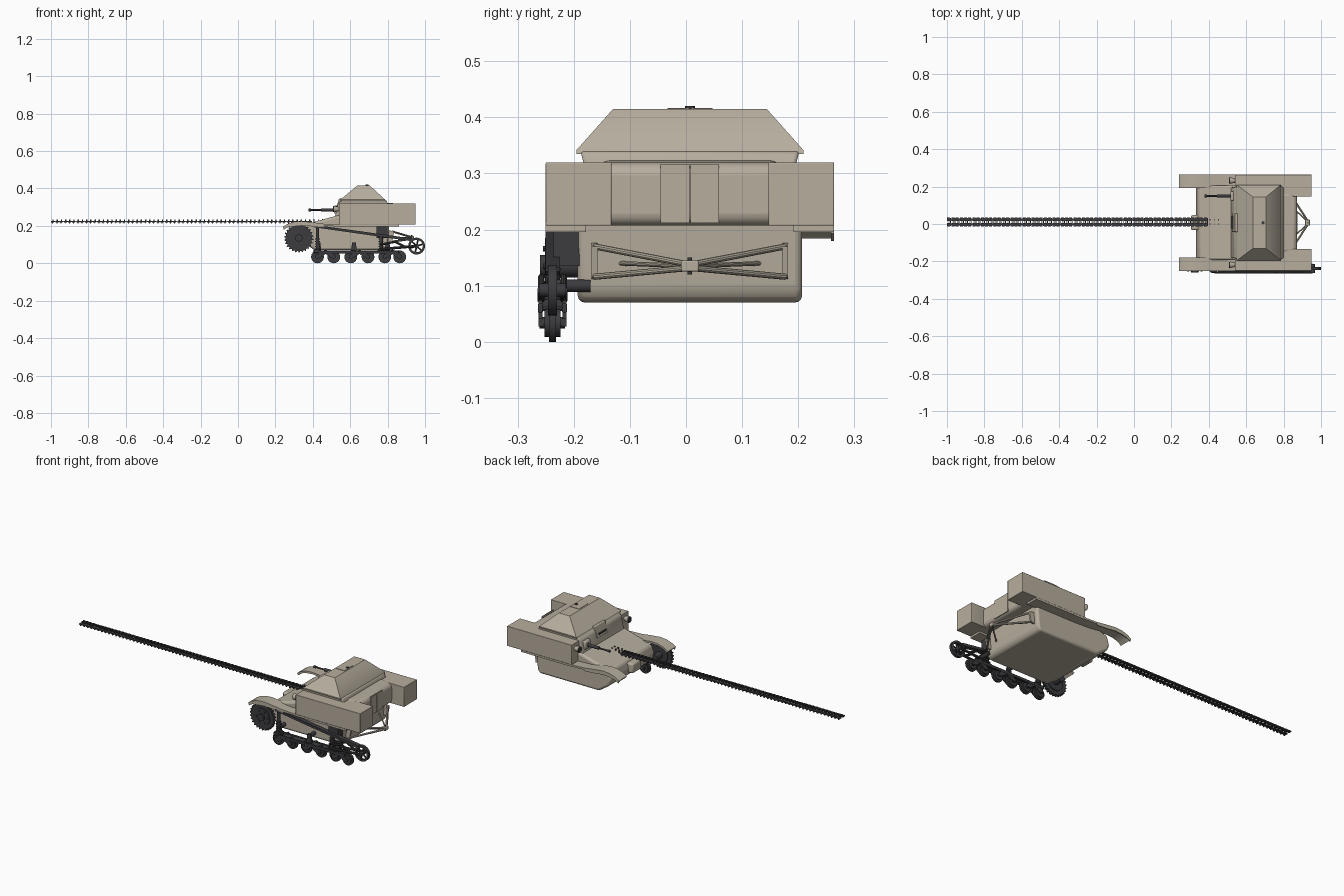
import bpy, bmesh, math
from mathutils import Vector

if "Cube" in bpy.data.objects:
    bpy.data.objects.remove(bpy.data.objects["Cube"])

CY = 0.007  # centre line of the hull


def material(name, col):
    m = bpy.data.materials.new(name)
    m.diffuse_color = (*col, 1)
    m.use_nodes = True
    m.node_tree.nodes["Principled BSDF"].inputs["Base Color"].default_value = m.diffuse_color
    return m


TAN = material("tan_paint", (0.47, 0.42, 0.34))
DARK = material("dark_steel", (0.045, 0.045, 0.05))


def finish(name, bm, mat, bevel=0, seg=2):
    bmesh.ops.recalc_face_normals(bm, faces=bm.faces)
    me = bpy.data.meshes.new(name)
    bm.to_mesh(me)
    bm.free()
    me.materials.append(mat)
    ob = bpy.data.objects.new(name, me)
    bpy.context.collection.objects.link(ob)
    if bevel:
        b = ob.modifiers.new("bevel", "BEVEL")
        b.width, b.segments, b.limit_method = bevel, seg, 'ANGLE'
    return ob


def prism(name, pts, a, b, mat=TAN, axis="y", bevel=0, seg=2):
    """Extrude a 2D outline: xz outline along y, or xy outline along z."""
    bm = bmesh.new()
    place = (lambda p, t: (p[0], t, p[1])) if axis == "y" else (lambda p, t: (p[0], p[1], t))
    r = [[bm.verts.new(place(p, t)) for p in pts] for t in (a, b)]
    n = len(pts)
    bm.faces.new(r[0])
    bm.faces.new(r[1][::-1])
    for i in range(n):
        j = (i + 1) % n
        bm.faces.new((r[0][i], r[0][j], r[1][j], r[1][i]))
    return finish(name, bm, mat, bevel, seg)


def box(name, x, y, z, mat=TAN, bevel=0):
    return prism(name, [(x[0], z[0]), (x[1], z[0]), (x[1], z[1]), (x[0], z[1])], *y, mat, bevel=bevel)


def loft(name, rings, mat=TAN, bevel=0):
    """Rectangular rings (z, x0, x1, half width) joined upward."""
    bm = bmesh.new()
    rs = [[bm.verts.new((x, CY + s * w, z)) for x, s in ((a, -1), (b, -1), (b, 1), (a, 1))]
          for z, a, b, w in rings]
    bm.faces.new(rs[0])
    bm.faces.new(rs[-1])
    for p, q in zip(rs, rs[1:]):
        for i in range(4):
            bm.faces.new((p[i], p[(i + 1) % 4], q[(i + 1) % 4], q[i]))
    return finish(name, bm, mat, bevel)


def rod(name, p, q, r, mat=DARK, sides=16, r2=None):
    p, q = Vector(p), Vector(q)
    bm = bmesh.new()
    bmesh.ops.create_cone(bm, cap_ends=True, segments=sides, radius1=r,
                          radius2=r if r2 is None else r2, depth=(q - p).length)
    rot = (q - p).to_track_quat('Z', 'Y').to_matrix()
    for v in bm.verts:
        v.co = rot @ v.co + (p + q) / 2
    return finish(name, bm, mat)


def disc(name, x, z, r, y0, y1, mat=DARK, sides=28):
    return rod(name, (x, y0, z), (x, y1, z), r, mat, sides)


def wheel_rim(name, x, z, r0, r1, y0, y1):
    bm = bmesh.new()
    n = 32
    rings = [[bm.verts.new((x + r * math.cos(t * math.tau / n), y, z + r * math.sin(t * math.tau / n)))
              for t in range(n)] for r, y in ((r0, y0), (r1, y0), (r1, y1), (r0, y1))]
    for k in range(4):
        a, b = rings[k], rings[(k + 1) % 4]
        for i in range(n):
            bm.faces.new((a[i], a[(i + 1) % n], b[(i + 1) % n], b[i]))
    return finish(name, bm, DARK)


# Lower hull with sloped nose and front deck
prism("lower_hull", [(0.33, 0.15), (0.345, 0.115), (0.41, 0.07), (0.785, 0.07), (0.80, 0.09), (0.81, 0.215),
                     (0.81, 0.25), (0.53, 0.255), (0.42, 0.225), (0.345, 0.20)],
      CY - 0.2, CY + 0.2, bevel=0.016, seg=3)
box("nose_housing", (0.305, 0.36), (CY - 0.04, CY + 0.04), (0.135, 0.19), bevel=0.008)

# Fighting compartment and tapered roof
loft("compartment", [(0.235, 0.515, 0.80, 0.19), (0.32, 0.535, 0.80, 0.19), (0.34, 0.555, 0.79, 0.195)], bevel=0.006)
loft("tapered_roof", [(0.335, 0.548, 0.787, 0.202), (0.342, 0.55, 0.785, 0.202), (0.415, 0.637, 0.705, 0.137)])
rod("roof_bolt", (0.69, CY, 0.412), (0.69, CY, 0.42), 0.009, sides=8)
box("roof_hatch", (0.645, 0.698), (CY - 0.04, CY + 0.04), (0.413, 0.417))

# Engine compartment with twin doors
prism("engine_compartment", [(0.77, 0.207), (0.872, 0.207), (0.872, 0.318), (0.77, 0.325)],
      CY - 0.165, CY + 0.165, bevel=0.022, seg=4)
for s in (-1, 1):
    box("engine_door", (0.87, 0.875), sorted((CY + s * 0.001, CY + s * 0.052)), (0.212, 0.317))

# Front vision block and machine gun
prism("vision_block", [(0.522, 0.285), (0.56, 0.285), (0.575, 0.345), (0.54, 0.345)], CY - 0.05, CY + 0.05, bevel=0.003)
box("vision_slit", (0.52, 0.53), (CY - 0.035, CY + 0.035), (0.30, 0.306), DARK)
box("gun_mount", (0.515, 0.56), (0.125, 0.175), (0.265, 0.31), bevel=0.006)
rod("gun_sleeve", (0.52, 0.15, 0.285), (0.445, 0.15, 0.285), 0.009)
rod("gun_barrel", (0.45, 0.15, 0.285), (0.38, 0.15, 0.285), 0.0045)
rod("gun_muzzle", (0.39, 0.15, 0.285), (0.376, 0.15, 0.285), 0.007)

# Fender outline: curved lip at the front, long run to the rear
top = [(0.24, 0.195), (0.265, 0.211), (0.30, 0.222), (0.34, 0.225), (0.39, 0.22), (0.46, 0.211), (0.56, 0.207), (0.86, 0.207)]
fender = top + [(x + (0.008 if i == 0 else 0), z - 0.011) for i, (x, z) in enumerate(top)][::-1]

for s in (-1, 1):
    def y(v):
        return CY + s * v
    prism("fender", fender, y(0.185), y(0.257))
    prism("fender_side_lip", top[:6] + [(0.46, 0.193), (0.39, 0.198), (0.34, 0.204), (0.30, 0.20), (0.265, 0.192), (0.245, 0.18)],
          y(0.251), y(0.257))
    # L-shaped storage box along the side and round the rear corner
    prism("storage_box", [(0.54, y(0.18)), (0.54, y(0.257)), (0.95, y(0.257)), (0.95, y(0.14)),
                          (0.855, y(0.14)), (0.79, y(0.155)), (0.79, y(0.18))], 0.207, 0.32, axis="z", bevel=0.002)
    # Headlight
    rod("headlight", (0.512, y(0.225), 0.29), (0.545, y(0.225), 0.29), 0.018, TAN, 20, 0.01)
    rod("headlight_lens", (0.508, y(0.225), 0.29), (0.513, y(0.225), 0.29), 0.016, DARK, 20)
    # Towing frame at the rear
    prism("tow_side_plate", [(0.79, 0.11), (0.825, 0.116), (0.835, 0.17), (0.80, 0.178)], y(0.165), y(0.175))
    for z in (0.116, 0.17):
        rod("tow_arm", (0.825, y(0.17), z), (0.93, y(0.008), 0.139 if z > 0.14 else 0.131), 0.0055, TAN, 10)
    rod("tow_inner_arm", (0.80, y(0.125), 0.14), (0.93, y(0.005), 0.135), 0.004, TAN, 10)
box("tow_coupling", (0.915, 0.94), (CY - 0.016, CY + 0.016), (0.125, 0.145), TAN, 0.003)
rod("tow_pin", (0.93, CY, 0.12), (0.93, CY, 0.15), 0.004)

# Running gear, one side only
WY = -0.238
gear = []
for i in range(26):
    for da, r in ((0, 0.070), (0.3, 0.070), (0.45, 0.078), (0.7, 0.078)):
        a = (i + da) * math.tau / 26
        gear.append((0.325 + r * math.cos(a), 0.135 + r * math.sin(a)))
prism("drive_sprocket", gear, WY - 0.008, WY + 0.008, DARK)
disc("sprocket_plate", 0.325, 0.135, 0.05, WY - 0.013, WY + 0.013, sides=32)
disc("sprocket_hub", 0.325, 0.135, 0.02, WY - 0.022, WY + 0.06)
for i in range(6):
    a = i * math.tau / 6
    disc("sprocket_bolt", 0.325 + 0.036 * math.cos(a), 0.135 + 0.036 * math.sin(a), 0.005, WY - 0.017, WY, sides=8)

# Road wheels hung from paired bogie beams
wheels = [0.425, 0.512, 0.603, 0.695, 0.785, 0.865]
for x in wheels:
    disc("road_wheel", x, 0.034, 0.034, WY - 0.006, WY + 0.006)
    disc("road_wheel_shoulder", x, 0.034, 0.025, WY - 0.014, WY + 0.014)
    disc("road_wheel_axle", x, 0.034, 0.010, WY - 0.023, WY + 0.022, sides=14)
for y0 in (WY - 0.026, WY + 0.017):
    box("bogie_beam", (0.43, 0.86), (y0, y0 + 0.009), (0.052, 0.068), DARK, 0.002)
    for a, b in zip(wheels[::2], wheels[1::2]):
        m = (a + b) / 2
        prism("bogie_rocker", [(a - 0.01, 0.027), (a + 0.012, 0.027), (m, 0.05), (b - 0.012, 0.027), (b + 0.01, 0.027),
                               (b + 0.01, 0.042), (m, 0.075), (a - 0.01, 0.042)], y0 + 0.001, y0 + 0.008, DARK)
box("bogie_core", (0.45, 0.85), (WY - 0.017, WY + 0.017), (0.058, 0.064), DARK)

# Sloping top rail and its posts
prism("top_rail", [(0.41, 0.205), (0.41, 0.192), (0.93, 0.118), (0.95, 0.125), (0.93, 0.133)], -0.25, -0.225, DARK)
for x, z in ((0.425, 0.195), (0.765, 0.15)):
    rod("suspension_post", (x, WY, 0.05), (x, WY, z), 0.009)
    for k in range(5):
        rod("spring_coil", (x, WY, 0.075 + k * 0.013), (x, WY, 0.08 + k * 0.013), 0.014)
    box("post_bracket", (x - 0.02, x + 0.02), (WY - 0.02, WY + 0.02), (0.055, 0.075), DARK, 0.003)
box("rail_bracket", (0.74, 0.80), (-0.236, -0.19), (0.135, 0.2), DARK)
for x in (0.43, 0.62, 0.8):
    disc("suspension_axle", x, 0.10, 0.011, WY, -0.17, sides=14)
    prism("axle_hanger", [(x - 0.016, 0.06), (x + 0.016, 0.06), (x + 0.01, 0.112), (x - 0.01, 0.112)], WY - 0.006, WY + 0.006, DARK)

# Rear idler wheel and tension fork
wheel_rim("idler_rim", 0.955, 0.092, 0.033, 0.045, WY - 0.008, WY + 0.008)
disc("idler_hub", 0.955, 0.092, 0.012, WY - 0.024, WY + 0.024)
for i in range(6):
    a = i * math.tau / 6 + 0.3
    rod("idler_spoke", (0.955, WY, 0.092), (0.955 + 0.036 * math.cos(a), WY, 0.092 + 0.036 * math.sin(a)), 0.0045, sides=8)
for y0 in (WY - 0.02, WY + 0.02):
    rod("idler_fork", (0.76, y0, 0.075), (0.955, y0, 0.092), 0.007, sides=10)
    rod("idler_brace", (0.76, y0, 0.10), (0.84, y0, 0.115), 0.006, sides=10)
    rod("idler_brace_lower", (0.84, y0, 0.115), (0.90, y0, 0.085), 0.006, sides=10)

# Flat run of track links laid out ahead of the vehicle
TY, PITCH = 0.011, 0.0225
bm = bmesh.new()


def add_block(x, y, z, sx, sy, sz):
    for v in bmesh.ops.create_cube(bm, size=1)["verts"]:
        v.co = Vector((x + v.co.x * sx, y + v.co.y * sy, z + v.co.z * sz))


for s in (-1, 1):
    add_block(-0.991, TY + s * 0.015, 0.222, 0.016, 0.018, 0.006)
    add_block(-0.989, TY + s * 0.006, 0.230, 0.007, 0.005, 0.010)
    add_block(-0.991, TY + s * 0.018, 0.217, 0.005, 0.012, 0.006)
    add_block(-0.981, TY + s * 0.013, 0.222, 0.010, 0.008, 0.005)
add_block(-0.980, TY, 0.223, 0.005, 0.044, 0.005)
track = finish("track_run", bm, DARK)
arr = track.modifiers.new("links", "ARRAY")
arr.use_relative_offset = False
arr.use_constant_offset = True
arr.constant_offset_displace = (PITCH, 0, 0)
arr.count = 62
for i in range(3):
    for s in (-1, 1):
        box("loose_track_pin", (0.405 + i * PITCH, 0.409 + i * PITCH), (TY + s * 0.012 - 0.003, TY + s * 0.012 + 0.003), (0.22, 0.238), DARK)

# Smooth round parts, keep hard edges
bpy.ops.object.select_all(action='SELECT')
bpy.context.view_layer.objects.active = track
bpy.ops.object.shade_smooth_by_angle(angle=math.radians(32))
